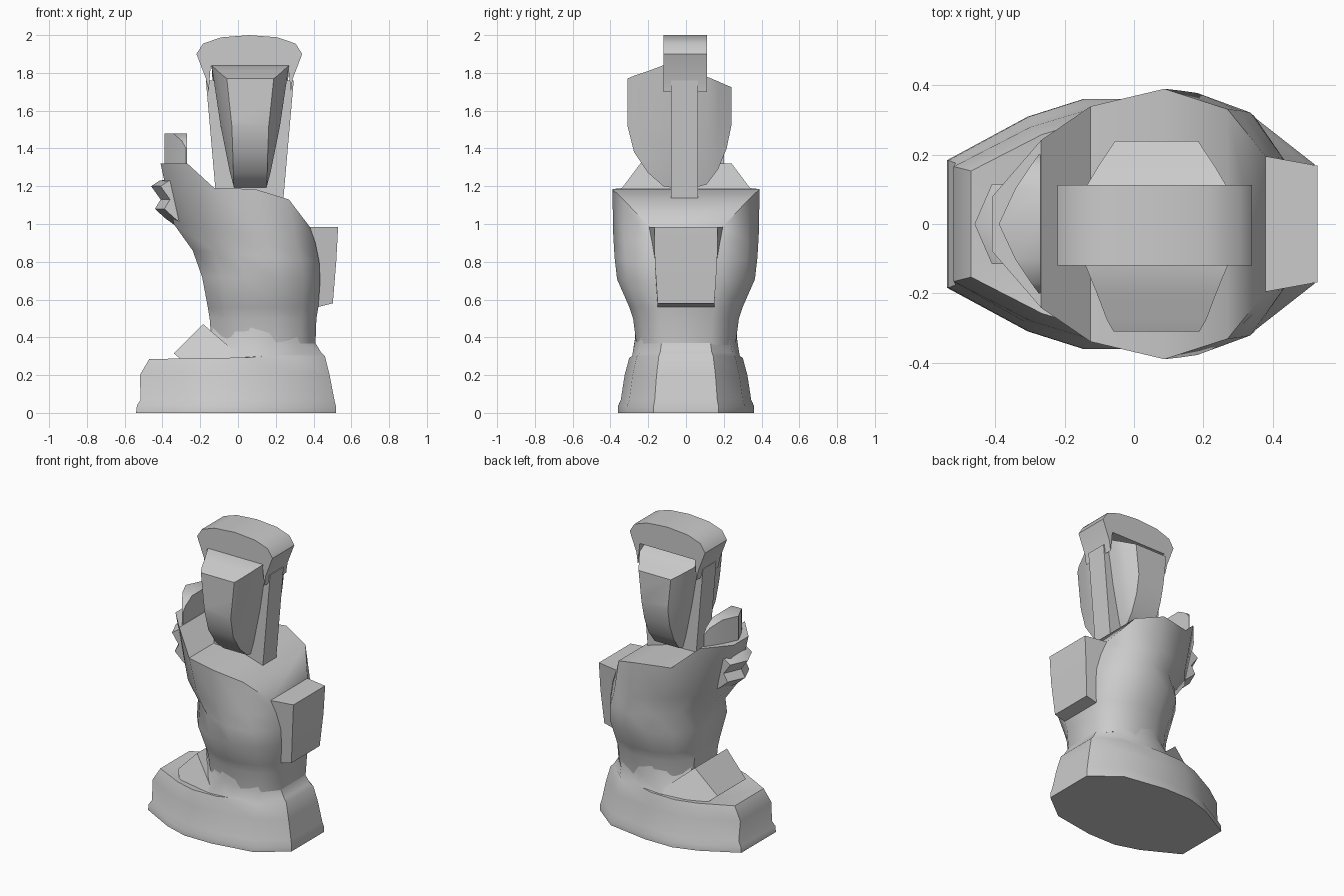
import bpy, bmesh

if "Cube" in bpy.data.objects:
    bpy.data.objects.remove(bpy.data.objects["Cube"])


def solid(name, rings, strip=False, angle=0.7):
    """Skin a list of equal-length point rings and cap both ends."""
    bm = bmesh.new()
    vs = [[bm.verts.new(p) for p in r] for r in rings]
    n = len(rings[0])
    for a, b in zip(vs, vs[1:]):
        for i in range(n):
            j = (i + 1) % n
            bm.faces.new((a[i], a[j], b[j], b[i]))
    for r in (vs[0], vs[-1]):
        if strip:
            for i in range(n // 2 - 1):
                bm.faces.new((r[i], r[i + 1], r[n - 2 - i], r[n - 1 - i]))
        else:
            bm.faces.new(r)
    bmesh.ops.recalc_face_normals(bm, faces=bm.faces)
    me = bpy.data.meshes.new(name)
    bm.to_mesh(me)
    bm.free()
    ob = bpy.data.objects.new(name, me)
    bpy.context.collection.objects.link(ob)
    bpy.ops.object.select_all(action='DESELECT')
    ob.select_set(True)
    bpy.context.view_layer.objects.active = ob
    bpy.ops.object.shade_smooth_by_angle(angle=angle)
    return ob


def outline(x0, x1, y, zf, zb, shape):
    """Ring symmetric in y; height runs from zf at x0 to zb at x1."""
    half = [(x0 + (x1 - x0) * fx, y * fy, zf + (zb - zf) * fx) for fx, fy in shape]
    return half + [(px, -py, pz) for px, py, pz in reversed(half)]


def prism(name, profile, ys, shifts=None, angle=0.7):
    """Extrude an x-z profile through the given y positions."""
    shifts = shifts or [0] * len(ys)
    return solid(name, [[(x + s, y, z) for x, z in profile] for y, s in zip(ys, shifts)], angle=angle)


# Foot-shaped base with sole rim and ankle
base_shape = [(0, .51), (.22, .86), (.37, 1), (.56, 1), (.83, .87), (1, .48)]
solid("base_foot", [outline(*r, base_shape) for r in [
    (-.54, .52, .36, 0, 0),
    (-.535, .52, .36, .04, .03),
    (-.515, .51, .345, .07, .07),
    (-.52, .485, .325, .20, .20),
    (-.47, .46, .30, .285, .30),
    (-.27, .44, .285, .275, .32),
    (-.14, .41, .27, .41, .37),
    (-.13, .40, .265, .48, .46)]], strip=True)

# Torso flaring to the shoulders, chest raised at the front
body_shape = [(0, .2), (.18, .62), (.36, .87), (.63, 1), (.86, .85), (1, .5)]
waist_shape = [(0, .45), (.15, .78), (.36, .97), (.63, 1), (.86, .85), (1, .5)]
rings = [outline(*r, waist_shape) for r in [
    (-.14, .41, .262, .36, .36),
    (-.15, .415, .28, .50, .50),
    (-.16, .425, .30, .56, .56),
    (-.19, .435, .365, .72, .70)]]
rings += [outline(*r, body_shape) for r in [
    (-.24, .43, .378, .86, .80),
    (-.34, .41, .385, 1.0, .90)]]
rim = outline(-.41, .38, .39, 0, 0, body_shape)
heights = [1.32, 1.32, 1.19, 1.185, 1.13, .985]
heights += heights[::-1]
rings.append([(x, y, z) for (x, y, _), z in zip(rim, heights)])
solid("torso", rings, strip=True)

# Pack on the back
solid("back_pack", [[(.30, s * .21, .985), (.53, s * .168, .985),
                     (.52, s * .165, .80), (.502, s * .15, .58), (.30, s * .15, .53)]
                    for s in (-1, 1)], angle=.5)

# Zigzag ornament on the chest
prism("chest_ornament", [(-.46, 1.20), (-.415, 1.23), (-.34, 1.24), (-.27, 1.0), (-.33, .99),
                         (-.385, 1.03), (-.44, 1.08), (-.41, 1.13)],
      [-.115, 0, .115], [.05, 0, .05], angle=.5)

# Upright tab above the chest
tab = [(-.2, 1.40), (-.17, 1.44), (-.1, 1.48), (0, 1.48), (.1, 1.48), (.17, 1.44), (.2, 1.40)]
solid("chest_tab", [[(-.27, y, 1.26), (-.275 - .115 * (1 - (abs(y) / .2) ** 1.3), y, 1.26),
                     (-.275 - .115 * (1 - (abs(y) / .2) ** 1.3), y, z), (-.27, y, z)]
                    for y, z in tab])

# Slanted strap over the instep
strap = [(-.34, .315), (-.185, .47), (.0, .31), (-.16, .20), (-.28, .265)]
solid("instep_strap", [[(x, s * w, z) for (x, z), w in zip(strap, (.15, .17, .275, .30, .22))]
                       for s in (-1, 1)], angle=.5)

# Neck slab
solid("neck_slab", [[(x0, -.08, z), (x1, -.08, z), (x1, .063, z), (x0, .063, z)]
                    for x0, x1, z in [(-.115, .24, 1.13), (-.17, .295, 1.76)]], angle=.5)

# Head block, bulging front and back
head = [(-.31, .62, 1.52, 1.77), (-.275, .71, 1.38, 1.785), (-.2, .84, 1.27, 1.81),
        (-.12, 1, 1.20, 1.84), (0, 1, 1.18, 1.84), (.11, 1, 1.21, 1.78),
        (.17, .84, 1.29, 1.755), (.215, .70, 1.40, 1.735), (.24, .62, 1.52, 1.725)]
sections = []
for y, w, low, high in head:
    left, right = [], []
    for t in (0, .12, .5, 1):
        z = low + (high - low) * t
        h = w * (.08 + .125 * max(0, min(1, (z - 1.18) / .62)) ** .8)
        left.append((.065 - h, y, z))
        right.append((.065 + h, y, z))
    sections.append(left + right[::-1])
solid("head", sections)

# Domed cap with side flaps
arc = [(-.17, 1.77), (-.22, 1.90), (-.185, 1.955), (-.09, 1.988), (.06, 2.0), (.21, 1.988),
       (.305, 1.955), (.34, 1.90), (.29, 1.77)]
prism("cap", arc[:] + [(.28, 1.70), (.265, 1.835), (-.145, 1.835), (-.155, 1.70)],
      [-.12, .112])
